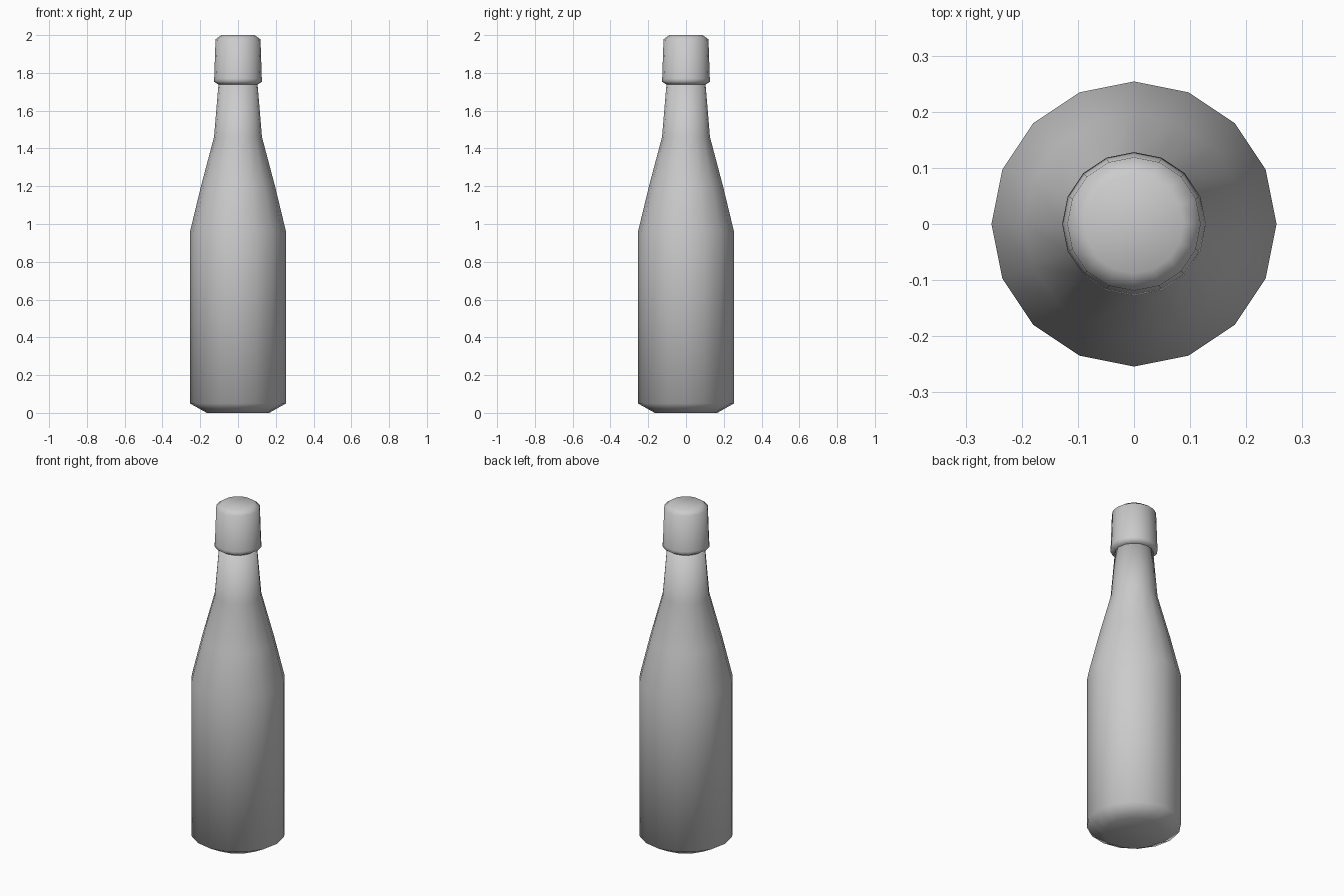
import bpy, bmesh, math

if "Cube" in bpy.data.objects:
    bpy.data.objects.remove(bpy.data.objects["Cube"])

SIDES = 16


def lathe(name, profile):
    """Revolve (radius, z) points around z, capping both ends."""
    bm = bmesh.new()
    rings = []
    for r, z in profile:
        rings.append([bm.verts.new((r * math.cos(2 * math.pi * i / SIDES),
                                    r * math.sin(2 * math.pi * i / SIDES), z))
                      for i in range(SIDES)])
    for a, b in zip(rings, rings[1:]):
        for i in range(SIDES):
            j = (i + 1) % SIDES
            bm.faces.new((a[i], a[j], b[j], b[i]))
    bm.faces.new(rings[0][::-1])
    bm.faces.new(rings[-1])
    for f in bm.faces:
        f.smooth = True
    mesh = bpy.data.meshes.new(name)
    bm.to_mesh(mesh)
    bm.free()
    obj = bpy.data.objects.new(name, mesh)
    bpy.context.collection.objects.link(obj)
    return obj


# Bottle body: chamfered base, straight wall, sloping shoulder, tapered neck
lathe("bottle_body", [(0.165, 0.0), (0.254, 0.05), (0.254, 0.96),
                      (0.196, 1.2), (0.127, 1.46), (0.103, 1.745)])

# Cap: slightly flared skirt with a chamfered top edge
lathe("bottle_cap", [(0.103, 1.738), (0.128, 1.754), (0.126, 1.77),
                     (0.119, 1.978), (0.088, 2.0)])
